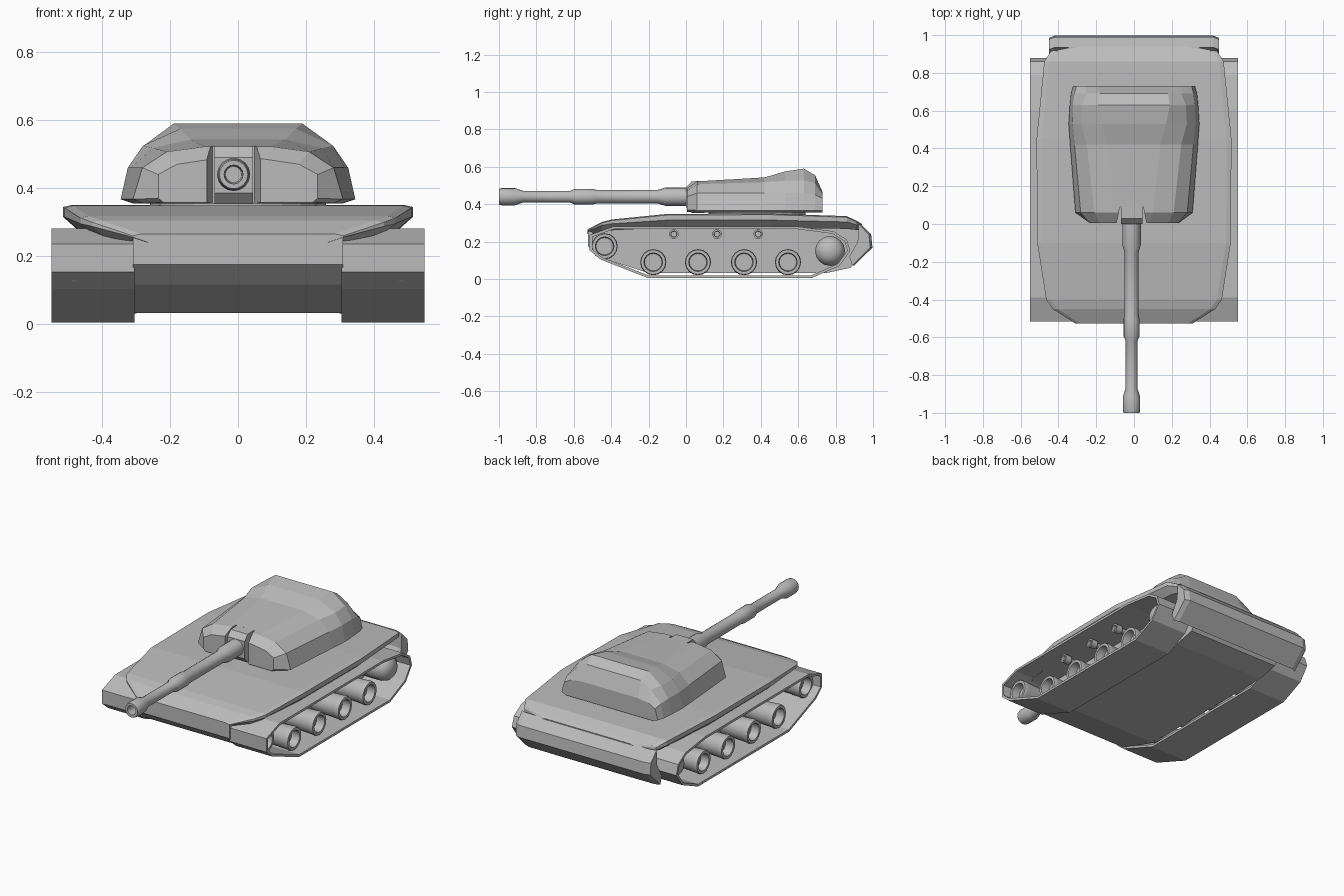
import bpy, bmesh, math
from mathutils import Vector

if "Cube" in bpy.data.objects:
    bpy.data.objects.remove(bpy.data.objects["Cube"])

grey = bpy.data.materials.new("plain_grey")
grey.diffuse_color = (0.5, 0.5, 0.5, 1)
grey.use_nodes = True
grey.node_tree.nodes["Principled BSDF"].inputs["Base Color"].default_value = grey.diffuse_color


def make(name, verts, faces, smooth=False):
    bm = bmesh.new()
    vs = [bm.verts.new(v) for v in verts]
    for f in faces:
        bm.faces.new([vs[i] for i in f])
    bmesh.ops.remove_doubles(bm, verts=bm.verts, dist=1e-5)
    bmesh.ops.recalc_face_normals(bm, faces=bm.faces)
    me = bpy.data.meshes.new(name)
    bm.to_mesh(me)
    bm.free()
    me.materials.append(grey)
    ob = bpy.data.objects.new(name, me)
    bpy.context.collection.objects.link(ob)
    if smooth:
        bpy.ops.object.select_all(action='DESELECT')
        ob.select_set(True)
        bpy.context.view_layer.objects.active = ob
        bpy.ops.object.shade_smooth_by_angle(angle=math.radians(35))
    return ob


def loft(name, rings, caps=True, closed=False, smooth=False):
    """Skin a list of equally long closed rings."""
    n, m = len(rings[0]), len(rings)
    faces = []
    for i in range(m if closed else m - 1):
        a, b = i * n, (i + 1) % m * n
        faces += [(a + k, a + (k + 1) % n, b + (k + 1) % n, b + k) for k in range(n)]
    if caps and not closed:
        faces += [tuple(range(n)), tuple(range((m - 1) * n, m * n))]
    return make(name, [p for r in rings for p in r], faces, smooth)


def prism(name, profile, x0, x1):
    return loft(name, [[(x, y, z) for y, z in profile] for x in (x0, x1)])


def section(y, half):
    """Symmetric cross-section at y from right-hand points, bottom to top."""
    return [(x, y, z) for x, z in half] + [(-x, y, z) for x, z in reversed(half)]


def lathe(name, profile, centre, axis, side=1, n=16):
    """Turn (along, radius) points about the x or y axis."""
    rings = []
    for d, r in profile:
        ring = []
        for k in range(n):
            t = 2 * math.pi * k / n
            u, v = r * math.cos(t), r * math.sin(t)
            ring.append((side * d, centre[0] + u, centre[1] + v) if axis == 'x'
                        else (centre[0] + u, d, centre[1] + v))
        rings.append(ring)
    return loft(name, rings, smooth=True)


# Lower hull between the tracks
prism("lower_hull", [(-.525, .262), (-.525, .175), (-.46, .115), (-.2, .032), (.75, .032),
                     (.88, .06), (.94, .14), (.935, .29), (.8, .3), (-.4, .3)], -.31, .31)

# Upper deck: y, edge half width, top, edge bottom, underside
deck = [(-.527, .31, .265, .255, .24), (-.45, .43, .305, .287, .25), (-.40, .465, .318, .295, .26),
        (-.1, .512, .348, .315, .275), (.45, .516, .350, .315, .275), (.86, .475, .336, .305, .268),
        (.915, .44, .310, .288, .262), (.94, .31, .295, .28, .26)]
loft("upper_deck", [section(y, [(w - .045, zb), (w, zm), (w, zt - .006), (w - .025, zt)])
                    for y, w, zt, zm, zb in deck])

# Rear plate that closes the hull behind the tracks
rear = [(.935, .295), (.99, .237), (.997, .168), (.90, .072), (.885, .12), (.93, .2)]
loft("rear_plate", [[(x, y - (0.0 if abs(x) < .43 else .012), z) for y, z in rear]
                    for x in (-.45, -.42, .42, .45)])

# Track belts: thin closed bands
belt = [(-.515, .235), (-.515, .153), (-.455, .103), (-.2, .004), (.67, .004), (.82, .07),
        (.878, .15), (.86, .21), (.79, .255), (.6, .28), (-.39, .28)]


def inset(pts, d):
    out = []
    for i, p in enumerate(pts):
        p, a, b = Vector(p), Vector(pts[i - 1]), Vector(pts[(i + 1) % len(pts)])
        e, f = (p - a).normalized(), (b - p).normalized()
        n1, n2 = Vector((-e.y, e.x)), Vector((-f.y, f.x))
        nn = (n1 + n2).normalized()
        out.append(tuple(p + nn * (d / nn.dot(n1))))
    return out


inner = inset(belt, .014)
for side, label in ((1, "right"), (-1, "left")):
    corners = [(.305, belt), (.55, belt), (.55, inner), (.305, inner)]
    loft(label + "_track", [[(side * x, *pts[i]) for x, pts in corners] for i in range(len(belt))],
         closed=True)

    # Road wheels and idler: wide tubes with dished faces
    for i, c in enumerate([(-.435, .175), (-.175, .09), (.064, .09), (.31, .09), (.545, .09)]):
        lathe(label + ("_idler" if i == 0 else f"_road_wheel_{i}"),
              [(.30, .06), (.47, .068), (.485, .07), (.50, .066), (.50, .05), (.45, .046)],
              c, 'x', side)
    # Domed drive wheel
    lathe(label + "_drive_wheel", [(.30, .08), (.44, .08), (.475, .07), (.495, .048), (.505, .02)],
          (.77, .15), 'x', side)
    # Return rollers
    for i, y in enumerate((-.065, .166, .386)):
        lathe(f"{label}_return_roller_{i + 1}",
              [(.30, .016), (.42, .016), (.43, .026), (.47, .026), (.47, .017), (.455, .015)],
              (y, .24), 'x', side, 12)

# Turret: sections from front to back, bottom edge to roof
turret_sections = [
    (.005, [(.22, .358), (.235, .37), (.235, .44), (.18, .47), (.08, .485)]),
    (.06, [(.28, .355), (.31, .367), (.282, .46), (.21, .507), (.10, .522)]),
    (.42, [(.31, .355), (.338, .367), (.315, .46), (.25, .518), (.14, .543)]),
    (.53, [(.31, .355), (.346, .367), (.325, .46), (.28, .525), (.17, .575)]),
    (.63, [(.31, .355), (.340, .367), (.323, .46), (.275, .527), (.19, .590)]),
    (.69, [(.30, .355), (.334, .367), (.315, .45), (.25, .515), (.18, .555)]),
    (.73, [(.29, .355), (.322, .367), (.305, .43), (.26, .455), (.19, .465)])]
turret = loft("turret", [section(y, h) for y, h in turret_sections])

# Slot for the gun mount
GX, GZ = -.013, .44
cutter = loft("slot_cutter", [[(GX + s * w, y, z) for s, y, w in
                               ((-1, -.1, .1), (1, -.1, .1), (1, .09, .062), (-1, .09, .062))]
                              for z in (.3, .7)])
mod = turret.modifiers.new("slot", 'BOOLEAN')
mod.operation, mod.solver, mod.object = 'DIFFERENCE', 'EXACT', cutter
cutter.hide_render = True
bpy.ops.object.select_all(action='DESELECT')
turret.select_set(True)
bpy.context.view_layer.objects.active = turret
bpy.ops.object.modifier_apply(modifier="slot")
bpy.data.objects.remove(cutter)

# Turret ring on the deck
ring = [[(.26 * math.cos(k * math.pi / 12), .38 + .26 * math.sin(k * math.pi / 12), z)
         for k in range(24)] for z in (.335, .358)]
loft("turret_ring", ring)

# Gun mount and barrel with a sleeve, a middle collar and an open muzzle
prism("gun_mount", [(.10, .353), (.03, .353), (.0, .385), (.0, .49), (.03, .522), (.10, .524)],
      GX - .057, GX + .057)
lathe("gun_barrel", [(.05, .049), (-.11, .049), (-.15, .037), (-.48, .037), (-.50, .042),
                     (-.595, .042), (-.62, .031), (-.87, .031), (-.915, .046), (-.985, .046),
                     (-1.0, .042), (-1.0, .028), (-.93, .024)], (GX, GZ), 'y')
